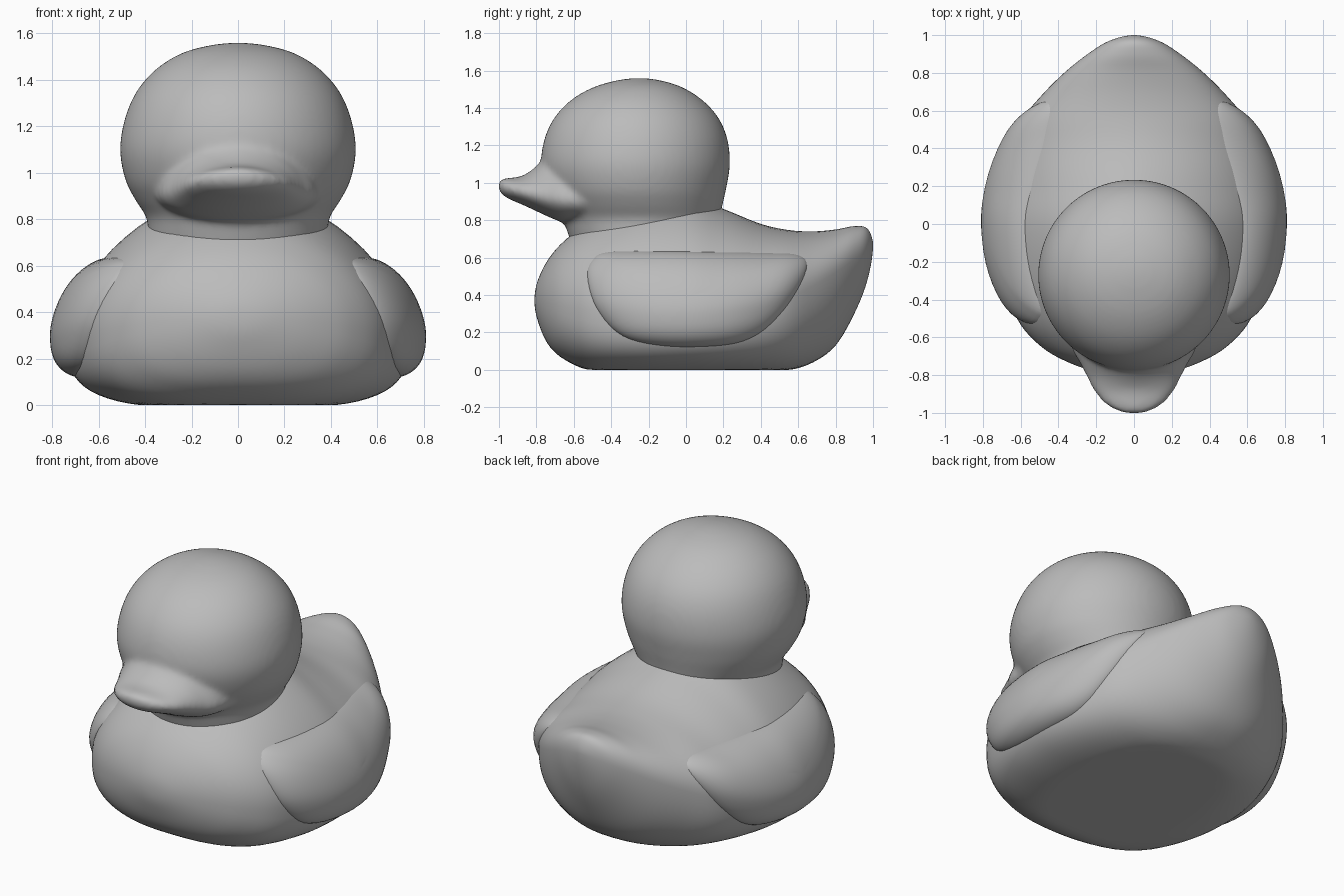
import bpy, bmesh, math
from mathutils import Vector

if "Cube" in bpy.data.objects:
    bpy.data.objects.remove(bpy.data.objects["Cube"])

grey = bpy.data.materials.new("soft_grey")
grey.diffuse_color = (0.5, 0.5, 0.5, 1)
grey.use_nodes = True
grey.node_tree.nodes["Principled BSDF"].inputs["Base Color"].default_value = grey.diffuse_color


def spline(keys, u, closed=False):
    """Smooth interpolation through rows of numbers; open ends round off."""
    n = len(keys)
    i = min(int(u), n - 1 if closed else n - 2)
    t = u - i

    def row(j):
        if closed:
            return keys[j % n]
        if 0 <= j < n:
            return keys[j]
        end, nxt = (keys[0], keys[1]) if j < 0 else (keys[-1], keys[-2])
        return [nxt[0]] + [2 * a - b for a, b in zip(end[1:], nxt[1:])]

    out = []
    for a, b, c, d in zip(row(i - 1), row(i), row(i + 1), row(i + 2)):
        out.append(0.5 * (2 * b + (c - a) * t + (2 * a - 5 * b + 4 * c - d) * t * t
                          + (3 * b - a - 3 * c + d) * t ** 3))
    return out


def skin(name, rings):
    """Bridge closed rings of points and cap the ends."""
    bm = bmesh.new()
    loops = [[bm.verts.new(p) for p in r] for r in rings]
    n = len(loops[0])
    for a, b in zip(loops, loops[1:]):
        for i in range(n):
            j = (i + 1) % n
            bm.faces.new((a[i], a[j], b[j], b[i]))
    bm.faces.new(loops[0])
    bm.faces.new(loops[-1])
    bmesh.ops.remove_doubles(bm, verts=bm.verts, dist=0.0005)
    bmesh.ops.recalc_face_normals(bm, faces=bm.faces)
    me = bpy.data.meshes.new(name)
    bm.to_mesh(me)
    bm.free()
    ob = bpy.data.objects.new(name, me)
    bpy.context.collection.objects.link(ob)
    me.materials.append(grey)
    bpy.context.view_layer.objects.active = ob
    bpy.ops.object.select_all(action='DESELECT')
    ob.select_set(True)
    bpy.ops.object.shade_smooth_by_angle(angle=math.radians(40))
    return ob


def power(v, p):
    return math.copysign(abs(v) ** (2 / p), v)


def cross_section(row, n=64):
    """Upright section at y: separate curves above and below the widest line."""
    y, w, lo, mid, hi, p_hi, p_lo = row
    pts = []
    for k in range(n):
        a = math.tau * k / n
        c, s = math.cos(a), math.sin(a)
        p = p_hi if s > 0 else p_lo
        z = mid + power(s, p) * ((hi - mid) if s > 0 else (mid - lo))
        pts.append((w * power(c, p), y, max(z, 0)))
    return pts


def sweep(keys, steps):
    total = (len(keys) - 1) * steps
    return [spline(keys, i / steps) for i in range(total + 1)]


# Body: y, half width, bottom, widest height, top, upper and lower roundness
BODY = [
    (-0.81, 0.00, 0.37, 0.37, 0.37, 2.0, 2.0),
    (-0.795, 0.15, 0.27, 0.37, 0.47, 2.0, 2.1),
    (-0.74, 0.33, 0.14, 0.36, 0.585, 2.0, 2.3),
    (-0.65, 0.49, 0.055, 0.34, 0.69, 2.0, 2.6),
    (-0.50, 0.62, -0.005, 0.32, 0.80, 1.9, 3.0),
    (-0.25, 0.705, -0.015, 0.30, 0.91, 1.75, 3.4),
    (0.00, 0.735, -0.015, 0.30, 0.93, 1.7, 3.4),
    (0.20, 0.715, -0.015, 0.31, 0.86, 1.75, 3.3),
    (0.40, 0.66, -0.015, 0.34, 0.78, 1.9, 3.0),
    (0.55, 0.595, -0.002, 0.39, 0.747, 2.0, 2.7),
    (0.68, 0.49, 0.04, 0.45, 0.74, 2.0, 2.4),
    (0.80, 0.37, 0.13, 0.52, 0.75, 2.0, 2.2),
    (0.90, 0.245, 0.30, 0.59, 0.768, 2.0, 2.0),
    (0.97, 0.13, 0.48, 0.64, 0.755, 2.0, 2.0),
    (1.00, 0.00, 0.67, 0.67, 0.67, 2.0, 2.0),
]
skin("body", [cross_section(r) for r in sweep(BODY, 5)])


def body_side(y, z):
    """Half width of the body at a given y and z."""
    a, b = 0.0, len(BODY) - 1.0
    for _ in range(30):
        m = (a + b) / 2
        if spline(BODY, m)[0] < y:
            a = m
        else:
            b = m
    _, w, lo, mid, hi, p_hi, p_lo = spline(BODY, a)
    t, p = ((z - mid) / (hi - mid), p_hi) if z > mid else ((mid - z) / (mid - lo), p_lo)
    return w * max(0, 1 - min(t, 1) ** p) ** (1 / p)


# Wings: padded shells that follow the body side, mirrored
WING = [(-0.53, 0.50), (-0.50, 0.59), (-0.42, 0.63), (-0.15, 0.635), (0.15, 0.63),
        (0.45, 0.625), (0.60, 0.615), (0.65, 0.56), (0.60, 0.43), (0.50, 0.29),
        (0.37, 0.18), (0.20, 0.13), (-0.10, 0.125), (-0.34, 0.18), (-0.48, 0.33)]
cy, cz = 0.02, 0.39
rings = []
for k in range(15):
    s = math.cos(k / 14 * math.pi / 2)
    ring = []
    for i in range(len(WING) * 5):
        y, z = spline(WING, i / 5, closed=True)
        y, z = cy + (y - cy) * s, cz + (z - cz) * s
        ring.append((body_side(y, z) - 0.015 + 0.09 * math.sqrt(1 - s ** 4), y, z))
    rings.append(ring)
wing = skin("wings", rings)
wing.modifiers.new("mirror", 'MIRROR')

# Head: z, front, back, half width
HEAD = [
    (0.66, -0.60, 0.10, 0.37),
    (0.74, -0.635, 0.15, 0.385),
    (0.81, -0.66, 0.18, 0.395),
    (0.88, -0.70, 0.195, 0.44),
    (0.97, -0.745, 0.215, 0.485),
    (1.10, -0.775, 0.235, 0.508),
    (1.24, -0.755, 0.22, 0.485),
    (1.36, -0.695, 0.165, 0.43),
    (1.46, -0.59, 0.065, 0.335),
    (1.53, -0.44, -0.07, 0.20),
    (1.56, -0.25, -0.25, 0.00),
]
head_rings = []
for z, f, b, w in sweep(HEAD, 4):
    head_rings.append([(w * math.cos(math.tau * k / 64),
                        (f + b) / 2 + (b - f) / 2 * math.sin(math.tau * k / 64), z)
                       for k in range(64)])
head = skin("head", head_rings)

# Beak, flaring back into the face
BEAK = [
    (-1.005, 0.00, 0.985, 0.985, 0.985, 2.0, 2.0),
    (-0.99, 0.085, 0.945, 0.98, 1.018, 2.0, 2.0),
    (-0.95, 0.155, 0.915, 0.97, 1.025, 2.0, 2.0),
    (-0.88, 0.215, 0.885, 0.955, 1.035, 1.9, 2.0),
    (-0.81, 0.25, 0.853, 0.94, 1.08, 1.7, 2.0),
    (-0.74, 0.285, 0.82, 0.925, 1.15, 1.6, 2.0),
    (-0.66, 0.33, 0.79, 0.915, 1.17, 1.6, 2.0),
    (-0.55, 0.36, 0.78, 0.91, 1.15, 1.6, 2.0),
]
beak = skin("beak", [cross_section(r) for r in sweep(BEAK, 4)])

# Blend head and beak into one soft surface
beak.select_set(True)
head.select_set(True)
bpy.context.view_layer.objects.active = head
bpy.ops.object.join()
head.name = "head_and_beak"
head.modifiers.clear()
blend = head.modifiers.new("blend", 'REMESH')
blend.mode = 'VOXEL'
blend.voxel_size = 0.016
blend.use_smooth_shade = True
soften = head.modifiers.new("soften", 'SMOOTH')
soften.factor = 0.5
soften.iterations = 10

# Air hole rim under the base
bpy.ops.mesh.primitive_torus_add(major_radius=0.025, minor_radius=0.006,
                                 major_segments=24, minor_segments=8,
                                 location=(0, 0, 0.006))
hole = bpy.context.object
hole.name = "air_hole_rim"
hole.data.materials.append(grey)
bpy.ops.object.shade_smooth()
